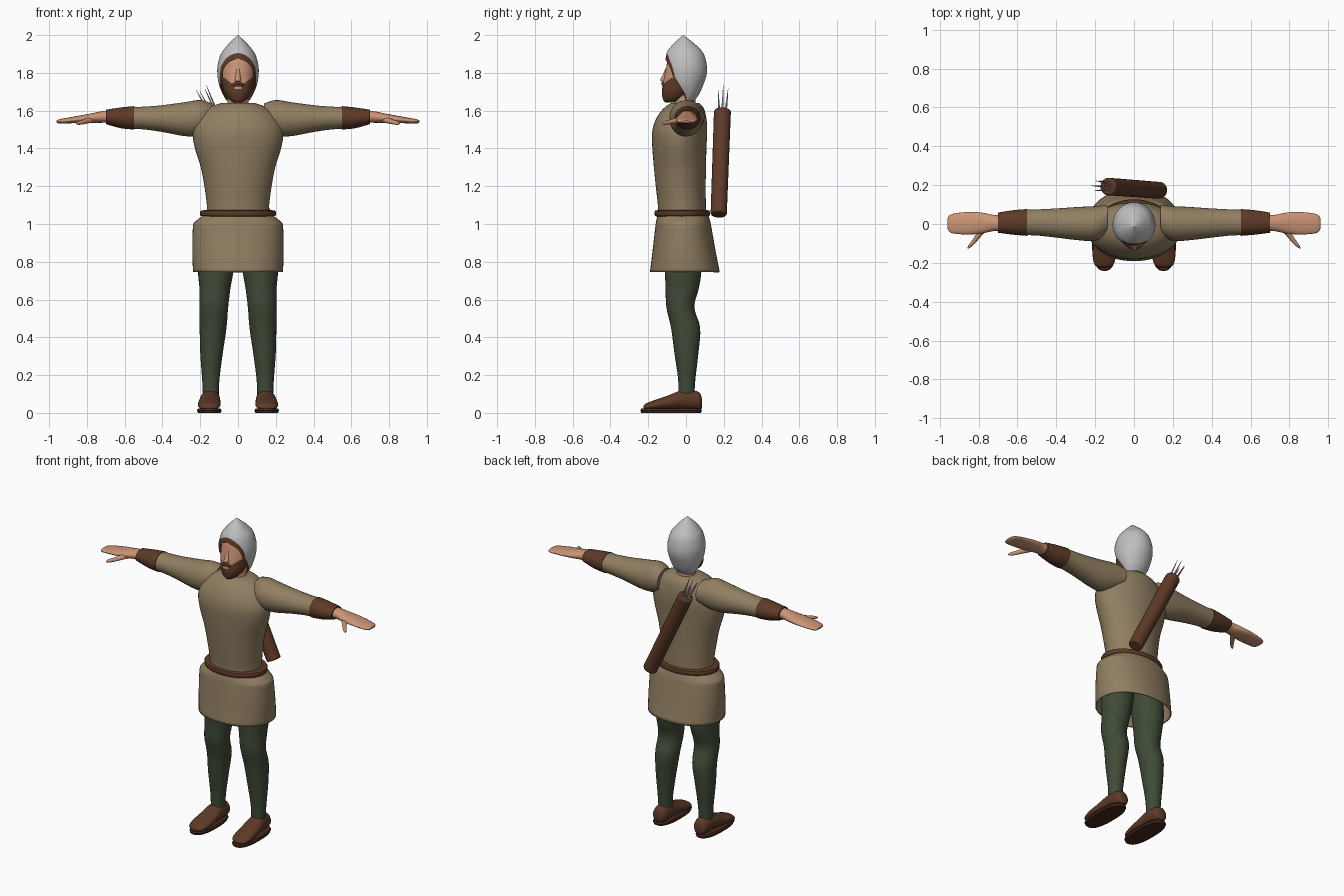
import bpy, bmesh, math
from mathutils import Vector

cube = bpy.data.objects.get("Cube")
if cube:
    bpy.data.objects.remove(cube)


def material(name, r, g, b):
    m = bpy.data.materials.new(name)
    m.use_nodes = True
    m.diffuse_color = (r, g, b, 1)
    m.node_tree.nodes["Principled BSDF"].inputs["Base Color"].default_value = (r, g, b, 1)
    return m


TAN = material("tan cloth", 0.28, 0.21, 0.12)
GREEN = material("green cloth", 0.05, 0.07, 0.038)
LEATHER = material("brown leather", 0.11, 0.042, 0.02)
DARK = material("dark sole", 0.06, 0.022, 0.012)
SKIN = material("skin", 0.6, 0.3, 0.18)
HAIR = material("brown hair", 0.11, 0.045, 0.02)
STEEL = material("steel", 0.52, 0.52, 0.52)


def smooth(ob, angle=45):
    bpy.ops.object.select_all(action='DESELECT')
    ob.select_set(True)
    bpy.context.view_layer.objects.active = ob
    bpy.ops.object.shade_smooth_by_angle(angle=math.radians(angle))


def curve_through(keys, steps):
    """Smooth interpolation of the section keys."""
    keys = [Vector(k) for k in keys]
    out = []
    for i in range(len(keys) - 1):
        a, b = keys[i], keys[i + 1]
        ta = (b - keys[max(i - 1, 0)]) / 2
        tb = (keys[min(i + 2, len(keys) - 1)] - a) / 2
        for j in range(steps):
            t = j / steps
            out.append(a * (2*t**3 - 3*t*t + 1) + ta * (t**3 - 2*t*t + t)
                       + b * (3*t*t - 2*t**3) + tb * (t**3 - t*t))
    return out + [keys[-1]]


PLACE = {'x': lambda t, u, v: (t, u, v),
         'y': lambda t, u, v: (u, t, v),
         'z': lambda t, u, v: (u, v, t)}


def loft(name, mat, axis, keys, steps=4, segs=32, caps=True, mirror=False,
         thick=0, power=1, gap=None):
    """Skin oval sections (position, centre u, centre v, radius u, radius v).
    gap gives the half angle left open at the front for a position."""
    bm = bmesh.new()
    rows = []
    for t, cu, cv, ru, rv in curve_through(keys, steps):
        row = []
        for i in range(segs + (1 if gap else 0)):
            g = gap(t) if gap else 0
            a = -math.pi / 2 + g + (2 * math.pi - 2 * g) * i / segs
            c, s = math.cos(a), math.sin(a)
            u = cu + ru * math.copysign(abs(c) ** power, c)
            v = cv + rv * math.copysign(abs(s) ** power, s)
            row.append(bm.verts.new(PLACE[axis](t, u, v)))
        rows.append(row)
    for lo, hi in zip(rows, rows[1:]):
        for i in range(segs):
            j = (i + 1) % len(lo)
            bm.faces.new((lo[i], lo[j], hi[j], hi[i]))
    if caps:
        bm.faces.new(rows[0])
        bm.faces.new(rows[-1])
    bmesh.ops.remove_doubles(bm, verts=bm.verts, dist=0.0001)
    bmesh.ops.recalc_face_normals(bm, faces=bm.faces)
    me = bpy.data.meshes.new(name)
    bm.to_mesh(me)
    bm.free()
    ob = bpy.data.objects.new(name, me)
    bpy.context.collection.objects.link(ob)
    me.materials.append(mat)
    smooth(ob)
    if thick:
        mod = ob.modifiers.new("thickness", 'SOLIDIFY')
        mod.thickness, mod.offset = thick, 0
    if mirror:
        ob.modifiers.new("mirror", 'MIRROR')
    return ob


# Tunic: body and open skirt
loft("tunic_body", TAN, 'z', [
    (1.03, 0, -.02, .165, .125), (1.1, 0, -.022, .165, .127), (1.2, 0, -.028, .178, .132),
    (1.3, 0, -.032, .197, .138), (1.4, 0, -.035, .228, .143), (1.48, 0, -.034, .24, .146),
    (1.54, 0, -.028, .222, .138), (1.59, 0, -.018, .185, .12), (1.62, 0, -.01, .145, .1),
    (1.64, 0, -.005, .09, .075)], segs=48)
loft("tunic_skirt", TAN, 'z', [
    (.745, 0, -.006, .235, .182), (.85, 0, -.01, .239, .165), (.98, 0, -.014, .236, .146),
    (1.01, 0, -.015, .225, .141), (1.045, 0, -.016, .18, .132)],
    segs=48, caps=False, thick=.006, power=.92)
loft("belt", LEATHER, 'z', [
    (1.04, 0, -.02, .185, .135), (1.044, 0, -.02, .198, .144), (1.057, 0, -.02, .201, .147),
    (1.07, 0, -.02, .198, .144), (1.074, 0, -.02, .165, .125)], steps=2, segs=48)

# Legs and footwear
loft("legs", GREEN, 'z', [
    (.09, .144, .002, .042, .042), (.18, .144, .004, .046, .046), (.32, .14, .002, .06, .064),
    (.45, .132, -.002, .071, .077), (.56, .128, -.03, .076, .074), (.66, .122, -.02, .082, .088),
    (.76, .117, -.015, .094, .097), (.95, .1, -.015, .095, .1)], mirror=True)
loft("shoes", LEATHER, 'y', [
    (.084, .146, .05, .02, .025), (.07, .146, .063, .04, .046), (.02, .146, .069, .05, .052),
    (-.03, .148, .068, .053, .05), (-.09, .15, .055, .058, .039), (-.16, .153, .042, .06, .028),
    (-.21, .154, .033, .048, .018), (-.225, .154, .028, .02, .008)], mirror=True)
loft("soles", DARK, 'z', [
    (0, .152, -.079, .06, .158), (.012, .152, -.079, .065, .163), (.022, .152, -.079, .06, .158)],
    steps=1, mirror=True, power=.8)

# Arms
loft("sleeves", TAN, 'x', [
    (.137, .022, 1.568, .076, .07), (.2, .003, 1.562, .089, .094), (.28, .002, 1.555, .086, .09),
    (.4, .005, 1.558, .075, .071), (.5, .008, 1.561, .067, .06), (.56, .008, 1.562, .066, .059)],
    mirror=True)
loft("bracers", LEATHER, 'x', [
    (.55, .008, 1.562, .069, .062), (.62, .008, 1.562, .063, .055), (.7, .007, 1.567, .052, .038)],
    mirror=True)
loft("hands", SKIN, 'x', [
    (.67, .006, 1.569, .042, .033), (.725, .005, 1.566, .042, .03), (.78, .005, 1.56, .053, .025),
    (.84, .004, 1.554, .058, .02), (.9, .003, 1.548, .055, .015), (.945, .002, 1.543, .046, .012),
    (.96, .002, 1.542, .025, .005)], mirror=True)
loft("thumbs", SKIN, 'y', [
    (-.015, .77, 1.555, .024, .018), (-.07, .808, 1.543, .016, .013),
    (-.11, .84, 1.535, .012, .01), (-.125, .853, 1.532, .004, .004)], segs=16, mirror=True)

# Head with beard chosen by height
loft("neck", SKIN, 'z', [(1.58, 0, -.005, .065, .06), (1.64, 0, -.005, .056, .055),
                         (1.75, 0, -.005, .056, .055)])
head = loft("head", SKIN, 'z', [
    (1.643, 0, -.085, .02, .025), (1.66, 0, -.07, .047, .052), (1.7, 0, -.045, .073, .083),
    (1.75, 0, -.024, .085, .097), (1.82, 0, -.012, .089, .095), (1.88, 0, -.012, .08, .08),
    (1.93, 0, -.012, .045, .045)], steps=9, segs=80)
head.data.materials.append(HAIR)
for f in head.data.polygons:
    x, z = abs(f.center.x), f.center.z
    lip = x < .018 and 1.715 < z < 1.724
    f.material_index = int(z < 1.742 + .7 * max(0, x - .03) and not lip)
loft("nose", SKIN, 'z', [
    (1.752, 0, -.115, .012, .008), (1.762, 0, -.116, .017, .02),
    (1.79, 0, -.11, .012, .013), (1.825, 0, -.1, .008, .008)], segs=16)
loft("moustache", HAIR, 'x', [
    (-.042, -.107, 1.731, .003, .003), (-.02, -.12, 1.74, .008, .009), (0, -.123, 1.746, .008, .007),
    (.02, -.12, 1.74, .008, .009), (.042, -.107, 1.731, .003, .003)], segs=16)


# Pointed helmet and its leather lining, open at the face
def opening(top, width):
    def half_angle(z):
        if z >= top:
            return 0
        if z > 1.78:
            return math.radians(width) * math.sqrt(1 - ((z - 1.78) / (top - 1.78)) ** 2)
        return math.radians(width + (1.78 - z) * 260)
    return half_angle


helmet = [(1.655, 0, .002, .062, .045), (1.69, 0, .003, .082, .068), (1.74, 0, -.003, .101, .096),
          (1.79, 0, -.004, .109, .113), (1.84, 0, -.005, .108, .115), (1.9, 0, -.006, .091, .1),
          (1.94, 0, -.009, .062, .07), (1.97, 0, -.012, .034, .038), (2, 0, -.014, .001, .001)]
lining = [(z, u, v, ru * .955, rv * .955) for z, u, v, ru, rv in helmet[:-2]]
loft("helmet", STEEL, 'z', helmet, steps=8, segs=64, caps=False, gap=opening(1.905, 60))
loft("helmet_lining", LEATHER, 'z', lining, steps=8, segs=64, caps=False, gap=opening(1.872, 51))


# Quiver slung across the back, with arrows
def rod(name, mat, start, end, r1, r2, segs):
    start, end = Vector(start), Vector(end)
    d = end - start
    bpy.ops.mesh.primitive_cone_add(
        vertices=segs, radius1=r1, radius2=r2, depth=d.length, location=(start + end) / 2,
        rotation=d.to_track_quat('Z', 'Y').to_euler())
    ob = bpy.context.object
    ob.name = name
    ob.data.materials.append(mat)
    smooth(ob)
    return ob


low, high = Vector((.135, .173, 1.05)), Vector((-.135, .193, 1.6))
quiver = rod("quiver", LEATHER, low, high, .043, .045, 32)
edge = quiver.modifiers.new("rounded rim", 'BEVEL')
edge.width, edge.segments = .008, 2
along = (high - low).normalized()
across = along.cross(Vector((0, 1, 0))).normalized()
depth = along.cross(across)
for i in range(6):
    a = i * math.tau / 6
    side = across * math.cos(a) + depth * math.sin(a)
    rod(f"arrow_{i + 1}", STEEL, high - along * .03 + side * .018,
        high + along * (.135 - .012 * (i % 3)) + side * .03, .007, .001, 8)
